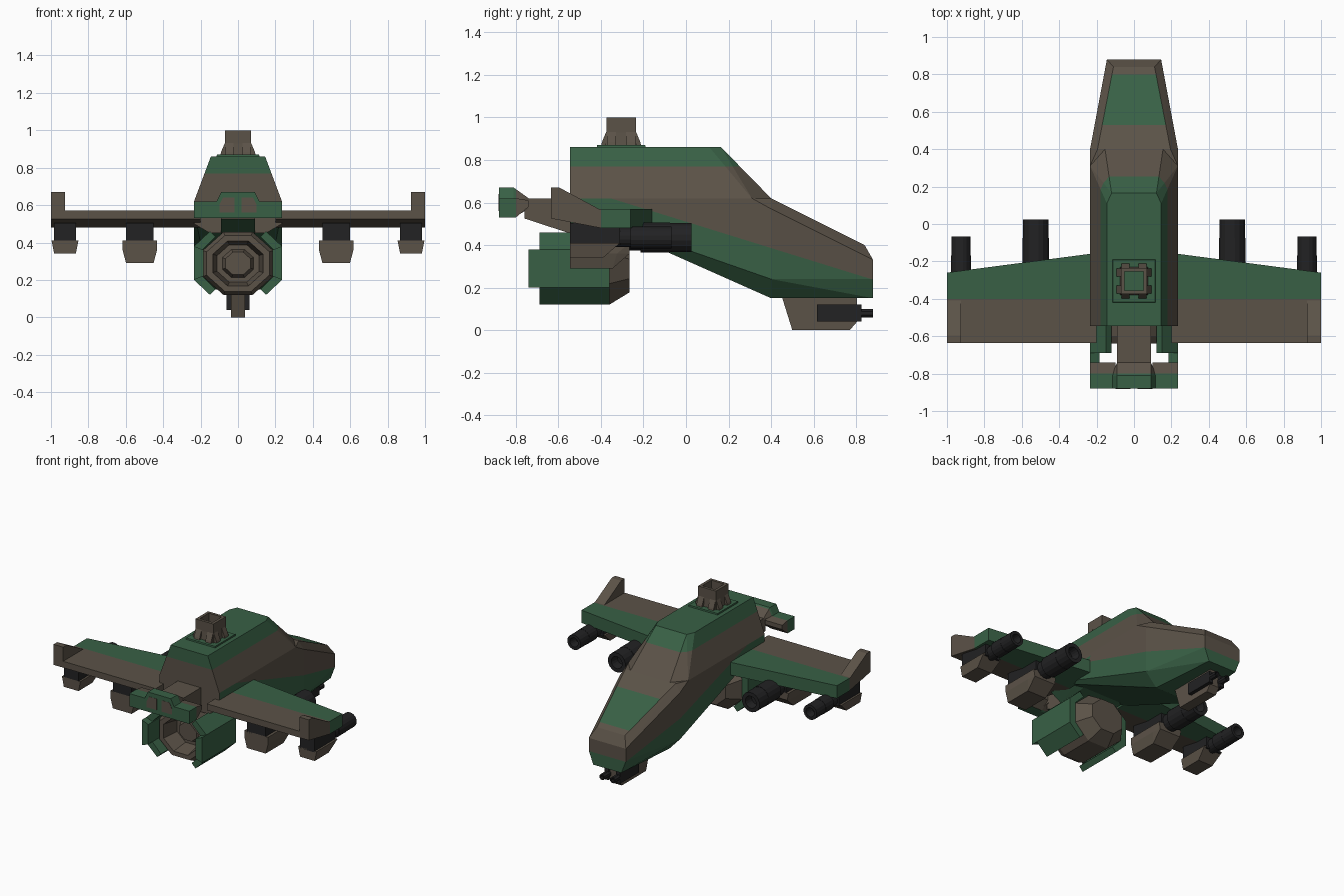
import bpy, bmesh, math
from mathutils import Vector

if "Cube" in bpy.data.objects:
    bpy.data.objects.remove(bpy.data.objects["Cube"])


def material(name, col):
    m = bpy.data.materials.new(name)
    m.diffuse_color = (*col, 1)
    m.use_nodes = True
    m.node_tree.nodes["Principled BSDF"].inputs["Base Color"].default_value = m.diffuse_color
    return m


MATS = [material("camo_green", (0.040, 0.118, 0.060)),
        material("camo_brown", (0.105, 0.085, 0.064)),
        material("gun_black", (0.016, 0.016, 0.017))]
GREEN, BROWN, BLACK = 0, 1, 2


def finish(name, bm, colour, mirror=False, cuts=()):
    """Cut colour borders, paint faces by rule, make the object."""
    bmesh.ops.recalc_face_normals(bm, faces=bm.faces)
    for co, no in cuts:
        bmesh.ops.bisect_plane(bm, geom=bm.verts[:] + bm.edges[:] + bm.faces[:],
                               dist=1e-5, plane_co=co, plane_no=no)
    bm.normal_update()
    for f in bm.faces:
        f.material_index = colour(f.calc_center_median(), f.normal) if callable(colour) else colour
    me = bpy.data.meshes.new(name)
    bm.to_mesh(me)
    bm.free()
    for m in MATS:
        me.materials.append(m)
    ob = bpy.data.objects.new(name, me)
    bpy.context.collection.objects.link(ob)
    if mirror:
        ob.modifiers.new("mirror", 'MIRROR').use_bisect_axis[0] = False
        ob.modifiers["mirror"].use_mirror_merge = False
    return ob


def hull(name, pts, colour, sym=False, mirror=False, cuts=()):
    """Flat-faced solid around points; sym adds the points' mirror images."""
    bm = bmesh.new()
    for x, y, z in pts:
        bm.verts.new((x, y, z))
        if sym:
            bm.verts.new((-x, y, z))
    bmesh.ops.convex_hull(bm, input=bm.verts[:])
    bmesh.ops.delete(bm, geom=[v for v in bm.verts if not v.link_faces], context='VERTS')
    bmesh.ops.dissolve_limit(bm, angle_limit=0.01, verts=bm.verts[:], edges=bm.edges[:])
    return finish(name, bm, colour, mirror, cuts)


def box(name, x, y, z, colour, **kw):
    return hull(name, [(a, b, c) for a in x for b in y for c in z], colour, **kw)


def loft(name, rings, n, centre, colour, axis='Y', sx=1, mirror=False):
    """Rings (position, flat-to-flat radius) joined along an axis, capped at both ends."""
    bm = bmesh.new()
    loops = []
    for t, r in rings:
        loop = []
        for i in range(n):
            a = (i + 0.5) * 2 * math.pi / n
            u, v = (f(a) * r / math.cos(math.pi / n) for f in (math.cos, math.sin))
            p = (u * sx, t, v) if axis == 'Y' else (u * sx, v, t)
            loop.append(bm.verts.new(Vector(p) + Vector(centre)))
        loops.append(loop)
    for a, b in zip(loops, loops[1:]):
        for i in range(n):
            j = (i + 1) % n
            bm.faces.new((a[i], a[j], b[j], b[i]))
    bm.faces.new(loops[0])
    bm.faces.new(loops[-1])
    return finish(name, bm, colour, mirror)


# Fuselage: cabin, body with nose, rear block
hull("cabin", [(.145, -.545, .86), (.235, -.545, .62), (.145, .11, .86), (.12, .165, .86),
               (.235, .31, .62), (.155, .40, .62)],
     lambda c, n: GREEN if c.z > .77 else BROWN, sym=True, cuts=[((0, 0, .77), (0, 0, 1))])


def body_colour(c, n):
    if c.z < min(.57, .51 - .31 * c.y):
        return GREEN
    return GREEN if .53 < c.y < .80 and n.z > .5 and abs(n.x) < .1 else BROWN


hull("body", [(.235, -.545, .62), (.235, -.545, .57), (.235, .31, .62), (.195, .40, .62),
              (.235, .40, .57), (.11, .84, .40), (.145, .88, .33), (.145, .88, .24),
              (.11, .88, .15), (.235, .40, .24), (.15, .40, .15), (.235, -.13, .57),
              (.15, -.2, .48)],
     body_colour, sym=True,
     cuts=[((0, .53, 0), (0, 1, 0)), ((0, .80, 0), (0, 1, 0)), ((0, 0, .51), (0, .31, 1))])
hull("rear_block", [(.235, -.545, .60), (.235, -.545, .50), (.15, -.545, .45),
                    (.235, -.15, .60), (.235, -.2, .53), (.15, -.22, .48)],
     lambda c, n: BROWN if n.y < -.9 else GREEN, sym=True)

# Roof turret: plate, hollow tower, side tabs
TY = -.305
loft("turret_plate", [(.855, .115), (.87, .113)], 4, (0, TY, 0), GREEN, 'Z')
loft("turret_tower", [(.865, .075), (.93, .07), (1.0, .07), (1.0, .05), (.90, .05)], 4,
     (0, TY, 0), lambda c, n: GREEN if .89 < c.z < .905 and n.z > .9 else BROWN, 'Z')
for k in (-1, 1):
    for w in (-.045, .045):
        hull("turret_rib_y", [(w + d, TY + k * q, z) for d in (-.022, .022)
                              for q, z in ((.06, .865), (.095, .865), (.09, .885), (.069, .935))], BROWN)
        hull("turret_rib_x", [(k * q, TY + w + d, z) for d in (-.022, .022)
                              for q, z in ((.06, .865), (.095, .865), (.09, .885), (.069, .935))], BROWN)

# Wings and winglets
hull("wing", [(.2, -.155, .57), (.2, -.155, .48), (1, -.26, .57), (1, -.26, .48),
              (.2, -.4, .48), (1, -.4, .48), (.2, -.635, .57), (.2, -.635, .525),
              (1, -.635, .57), (1, -.635, .525)],
     lambda c, n: GREEN if c.y > -.4 else BROWN, mirror=True, cuts=[((0, -.4, 0), (0, 1, 0))])
hull("winglet", [(x, y, z) for x in (.925, 1) for y, z in
                 ((-.635, .56), (-.635, .67), (-.595, .67), (-.41, .57), (-.41, .56))],
     BROWN, mirror=True)

# Underwing pods, pylons and gun barrels: x, half width, bottom, front y, barrel radius, muzzle y
for tag, x, w, bot, front, r, muz in (("inner", .525, .092, .29, -.265, .07, .025),
                                      ("outer", .925, .072, .34, -.31, .053, -.068)):
    hull(tag + "_pod", [(x + s * q, y, z) for s in (-1, 1) for q, y, z in
                        ((w, -.545, .41), (w, -.545, bot + .07), (w * .8, -.545, bot),
                         (w * .8, front - .08, bot), (w, front - .06, bot + .07),
                         (w * .9, front, bot + .07), (w, front, .41))], BROWN, mirror=True)
    hull(tag + "_pylon", [(x + s * w * .8, y, z) for s in (-1, 1) for y, z in
                          ((-.545, .40), (-.545, .505), (front, .495), (front, .40))],
         BLACK, mirror=True)
    loft(tag + "_barrel", [(front - .05, r * .85), (front + .05, r * .85), (front + .05, r),
                           (muz - .1, r), (muz - .1, r * .97), (muz, r * .97), (muz, r * .6),
                           (muz - .06, r * .5)], 16, (x, 0, .435), BLACK, mirror=True)

# Engine: octagonal body with recessed exhaust, armour petals around it
loft("engine", [(-.265, .11), (-.36, .168), (-.60, .168), (-.64, .15), (-.64, .12),
                (-.52, .10), (-.52, .075), (-.56, .06)], 8, (0, 0, .288), BROWN, sx=1.12)
CZ = .29
hull("side_petal", [(x, y, CZ + s * h) for s in (-1, 1) for x, h in ((.235, .09), (.185, .07))
                    for y in (-.36, -.74)], GREEN, mirror=True)
for tag, s in (("upper", 1), ("lower", -1)):
    hull(tag + "_petal", [(x, y, CZ + s * h) for x, h in
                          ((.235, .09), (.15, .17), (.12, .14), (.19, .07))
                          for y in (-.36, -.69)], GREEN, mirror=True)

# Tail boom, tail pod with dark slots, tail bar
hull("tail_boom", [(.09, -.5, .62), (.09, -.5, .44), (.09, -.76, .62), (.09, -.76, .525)],
     lambda c, n: GREEN if n.z < -.3 else BROWN, sym=True)


def tail_colour(c, n):
    return GREEN if c.y < -.80 else BROWN


tail_cut = [((0, -.80, 0), (0, 1, 0))]
hull("tail_pod", [(x, y, z) for y in (-.88, -.81) for x, z in ((.12, .53), (.12, .61), (.09, .67))]
     + [(.09, -.74, .62), (.09, -.74, .57)], tail_colour, sym=True, cuts=tail_cut)
hull("tail_bar", [(x, y, z) for x in (.1, .235) for y, z in
                  ((-.88, .53), (-.88, .62), (-.80, .53), (-.80, .62), (-.74, .58), (-.74, .61))],
     tail_colour, mirror=True, cuts=tail_cut)
hull("tail_slot", [(x, y, z) for y in (-.8815, -.875) for x, z in
                   ((.02, .56), (.10, .56), (.10, .60), (.08, .64), (.02, .64))],
     BROWN, mirror=True)

# Chin gun: mount, receivers and barrels
hull("chin_mount", [(.037, .45, .16), (.037, .50, 0), (.037, .77, 0), (.037, .805, .04),
                    (.037, .805, .16)], BROWN, sym=True)
box("chin_receiver", (.03, .062), (.615, .825), (.04, .12), BLACK, mirror=True)
loft("chin_barrel", [(.80, .02), (.88, .02), (.88, .012), (.86, .01)], 8, (.042, 0, .08),
     BLACK, mirror=True)
